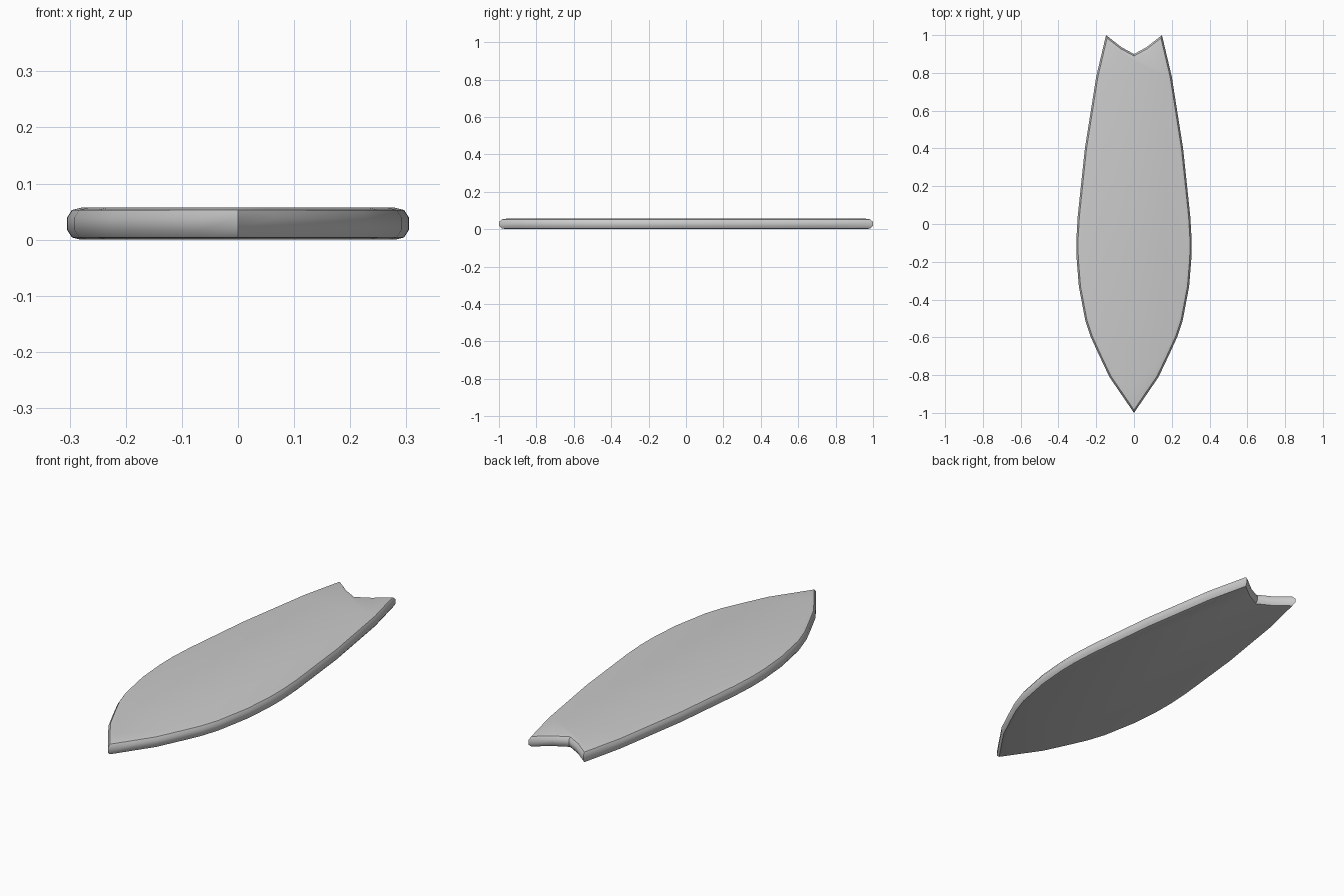
import bpy, bmesh
from mathutils import Vector
from math import radians

if "Cube" in bpy.data.objects:
    bpy.data.objects.remove(bpy.data.objects["Cube"])

# Right half of the outline, from the nose (front) to the swallow-tail notch
half = [(0, -1), (0.065, -0.905), (0.13, -0.81), (0.187, -0.69), (0.228, -0.6),
        (0.258, -0.51), (0.292, -0.33), (0.304, -0.18), (0.305, -0.08), (0.298, 0.04),
        (0.26, 0.4), (0.2, 0.78), (0.148, 1.0), (0.065, 0.935), (0, 0.9)]
outline = [Vector(p) for p in half] + [Vector((-x, y)) for x, y in half[-2:0:-1]]

# Rounded rail section: (inset from outline, height)
rail = [(0.025, 0), (0.009, 0.004), (0, 0.018),
        (0, 0.039), (0.009, 0.053), (0.025, 0.057)]


def inset(points, d):
    """Mitred inset of a counter-clockwise polygon."""
    result = []
    for i, p in enumerate(points):
        a = (p - points[i - 1]).normalized()
        b = (points[(i + 1) % len(points)] - p).normalized()
        na, nb = Vector((-a.y, a.x)), Vector((-b.y, b.x))
        result.append(p + (na + nb) * (d / (1 + na.dot(nb))))
    return result


# Board body: stacked outline rings with flat deck and bottom
bm = bmesh.new()
rings = [[bm.verts.new((p.x, p.y, z)) for p in inset(outline, d)] for d, z in rail]
n = len(outline)
for lo, hi in zip(rings, rings[1:]):
    for i in range(n):
        j = (i + 1) % n
        bm.faces.new((lo[i], lo[j], hi[j], hi[i]))
bm.faces.new(rings[0][::-1])
bm.faces.new(rings[-1])
bmesh.ops.recalc_face_normals(bm, faces=bm.faces)

mesh = bpy.data.meshes.new("surfboard")
bm.to_mesh(mesh)
bm.free()
board = bpy.data.objects.new("surfboard", mesh)
bpy.context.collection.objects.link(board)
bpy.context.view_layer.objects.active = board
board.select_set(True)
bpy.ops.object.shade_smooth_by_angle(angle=radians(40))
